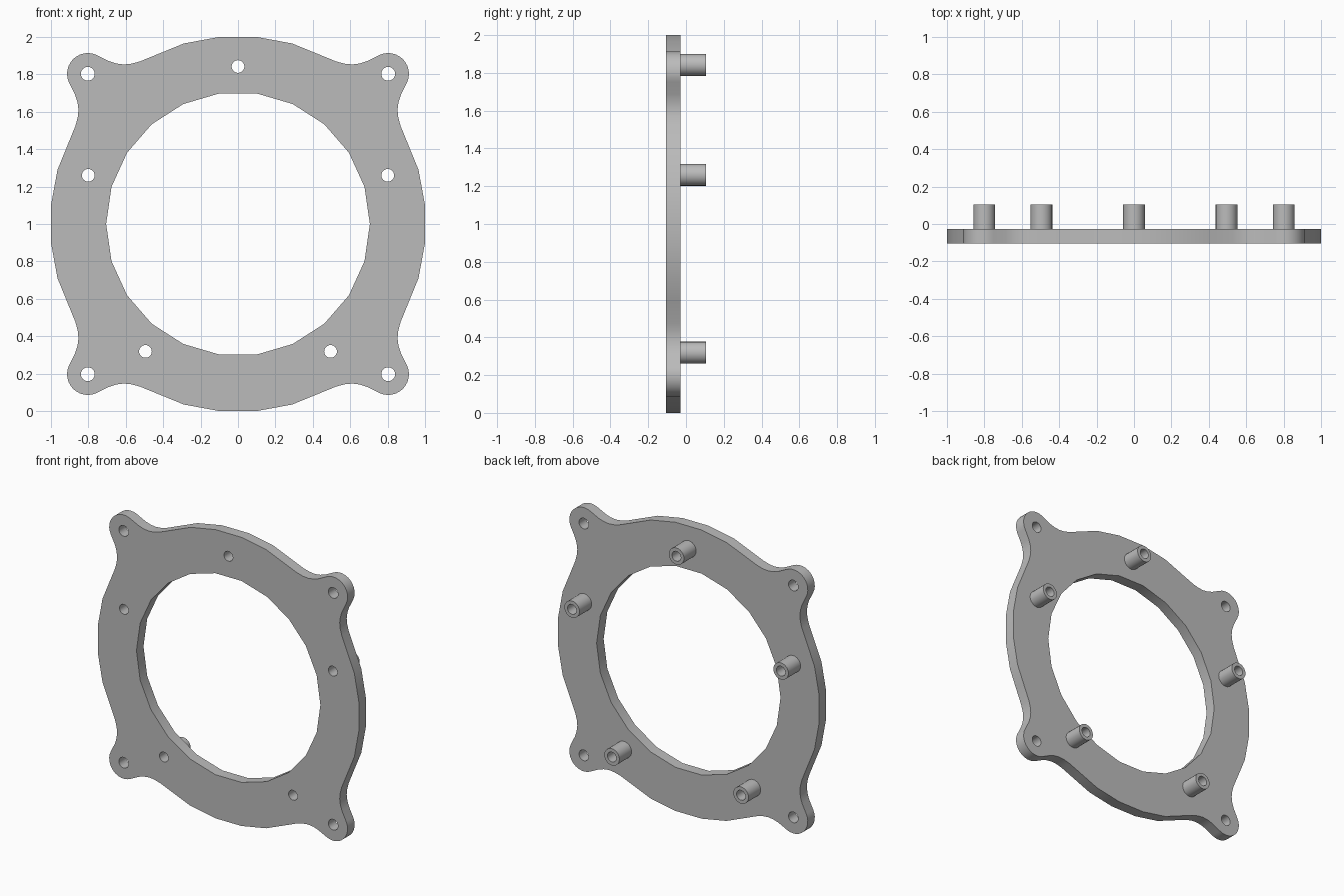
import bpy, bmesh
from math import sin, cos, pi, radians

cube = bpy.data.objects.get("Cube")
if cube:
    bpy.data.objects.remove(cube)

grey = bpy.data.materials.new("light grey")
grey.use_nodes = True
grey.diffuse_color = (0.5, 0.5, 0.5, 1)
grey.node_tree.nodes["Principled BSDF"].inputs["Base Color"].default_value = (0.5, 0.5, 0.5, 1)

FRONT, BACK, POST_END = -0.105, -0.028, 0.105
LOBE, LOBE_R = 0.803, 0.111
HOLE_R, POST_R = 0.034, 0.058


def circle(cx, cz, r, n):
    return [(cx + r * cos(2 * pi * i / n), cz + r * sin(2 * pi * i / n)) for i in range(n)]


def extruded(name, loops, y0, y1):
    """Solid from an outline and its holes in the x-z plane, between y0 and y1."""
    curve = bpy.data.curves.new(name, "CURVE")
    curve.dimensions = "2D"
    curve.fill_mode = "BOTH"
    curve.extrude = (y1 - y0) / 2
    for loop in loops:
        spline = curve.splines.new("POLY")
        spline.points.add(len(loop) - 1)
        for p, (x, z) in zip(spline.points, loop):
            p.co = (x, z, 0, 1)
        spline.use_cyclic_u = True
    obj = bpy.data.objects.new(name, curve)
    bpy.context.collection.objects.link(obj)
    obj.rotation_euler.x = radians(90)
    obj.location = (0, (y0 + y1) / 2, 1)
    bpy.ops.object.select_all(action="DESELECT")
    obj.select_set(True)
    bpy.context.view_layer.objects.active = obj
    bpy.ops.object.convert(target="MESH")
    obj = bpy.context.object
    obj.name = name
    bpy.ops.object.transform_apply(location=True, rotation=True, scale=True)
    # Weld caps to walls
    bm = bmesh.new()
    bm.from_mesh(obj.data)
    bmesh.ops.remove_doubles(bm, verts=bm.verts, dist=0.0001)
    bmesh.ops.recalc_face_normals(bm, faces=bm.faces)
    bm.to_mesh(obj.data)
    bm.free()
    obj.data.materials.clear()
    obj.data.materials.append(grey)
    bpy.ops.object.shade_smooth_by_angle(angle=radians(30))
    return obj


# Outline: one flank and lobe, mirrored over the diagonal, then turned four times
flank = [(1, 0.1), (0.965, 0.29), (0.916, 0.41), (0.869, 0.525), (0.857, 0.57),
         (0.853, 0.61), (0.858, 0.65), (0.87, 0.688)]
lobe = [(LOBE + LOBE_R * cos(radians(a)), LOBE + LOBE_R * sin(radians(a)))
        for a in range(-27, 118, 12)]
quarter = flank + lobe + [(z, x) for x, z in reversed(flank)]
outline = []
for turn in range(4):
    outline += quarter
    quarter = [(-z, x) for x, z in quarter]

# Plate with central opening, corner holes and post holes
posts = [(0.842 * cos(radians(a)), 0.842 * sin(radians(a))) for a in range(18, 378, 72)]
holes = [circle(sx * LOBE, sz * LOBE, 0.037, 24) for sx in (-1, 1) for sz in (-1, 1)]
holes += [circle(x, z, HOLE_R, 24) for x, z in posts]
extruded("plate", [outline, circle(0, 0, 0.705, 22)] + holes, FRONT, BACK)

# Hollow standoff posts on the back
for i, (x, z) in enumerate(posts):
    extruded(f"standoff_post_{i + 1}",
             [circle(x, z, POST_R, 24), circle(x, z, HOLE_R, 24)], BACK, POST_END)
